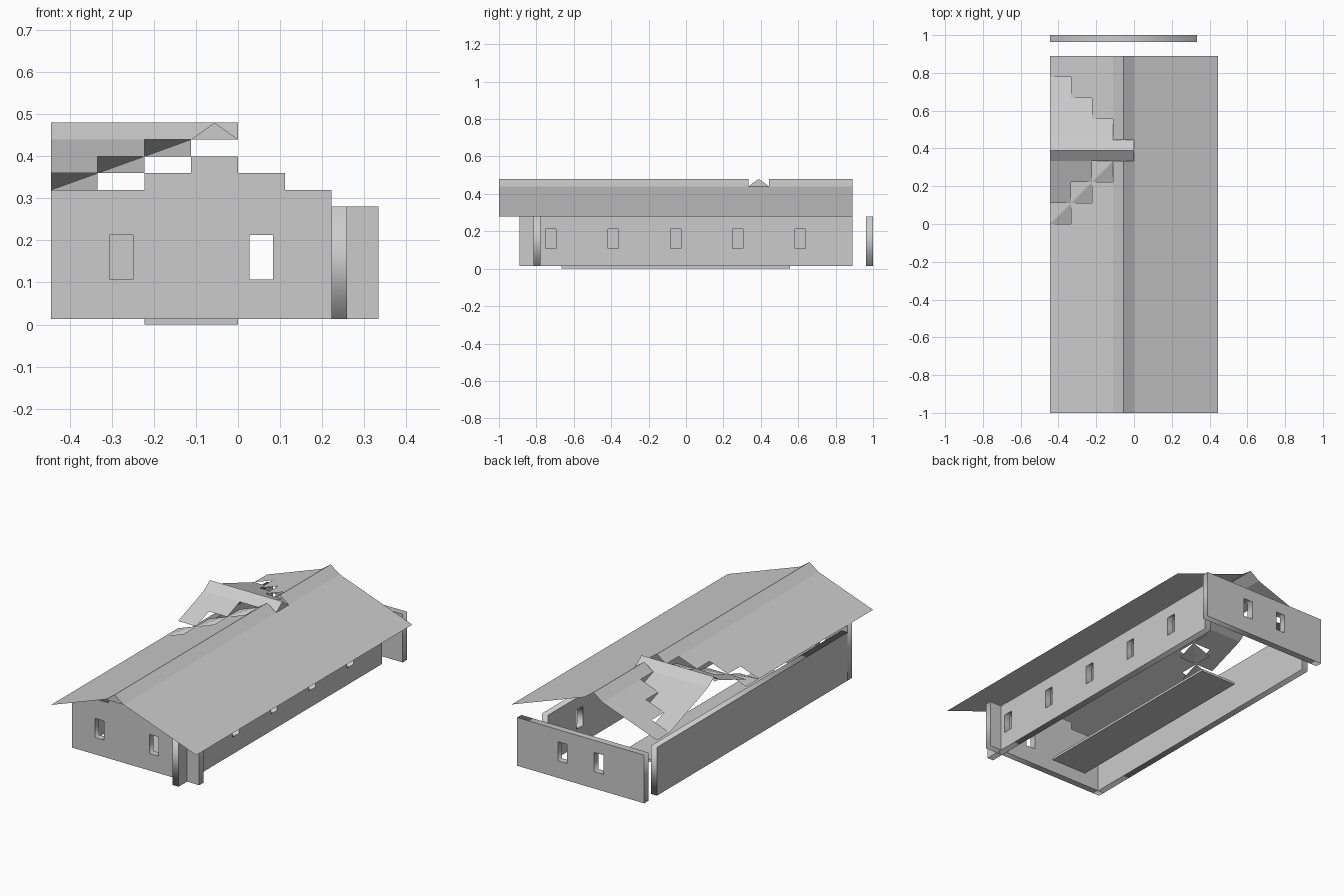
import bpy, bmesh

if "Cube" in bpy.data.objects:
    bpy.data.objects.remove(bpy.data.objects["Cube"])

U, V = 1 / 9, 0.04          # building grid: plan cell and roof step
BASE, T = 0.0133, 0.037     # wall foot and wall thickness
WIN = (0.107, 0.213)        # window sill and head


def add_object(name, bm):
    bmesh.ops.remove_doubles(bm, verts=bm.verts, dist=1e-5)
    me = bpy.data.meshes.new(name)
    bm.to_mesh(me)
    bm.free()
    ob = bpy.data.objects.new(name, me)
    bpy.context.collection.objects.link(ob)
    return ob


def wall(name, outline, windows, place):
    """Extruded outline with window holes; place maps (along, up, depth 0..T) to xyz."""
    cu = bpy.data.curves.new(name + "_outline", 'CURVE')
    cu.dimensions, cu.fill_mode, cu.extrude = '2D', 'BOTH', T / 2
    loops = [outline]
    for c in windows:
        a, b = c - 0.028, c + 0.028
        loops.append([(a, WIN[0]), (b, WIN[0]), (b, WIN[1]), (a, WIN[1])])
    for loop in loops:
        sp = cu.splines.new('POLY')
        sp.points.add(len(loop) - 1)
        for p, (a, z) in zip(sp.points, loop):
            p.co = (a, z, 0, 1)
        sp.use_cyclic_u = True
    tmp = bpy.data.objects.new(name + "_tmp", cu)
    bpy.context.collection.objects.link(tmp)
    bpy.context.view_layer.update()
    me = bpy.data.meshes.new_from_object(tmp.evaluated_get(bpy.context.evaluated_depsgraph_get()))
    bpy.data.objects.remove(tmp)
    bm = bmesh.new()
    bm.from_mesh(me)
    for v in bm.verts:
        v.co = place(v.co.x, v.co.y, v.co.z + T / 2)
    bmesh.ops.remove_doubles(bm, verts=bm.verts, dist=1e-5)
    bmesh.ops.recalc_face_normals(bm, faces=bm.faces)
    return add_object(name, bm)


def rect(a, b, top):
    return [(a, BASE), (b, BASE), (b, top), (a, top)]


def face(bm, *pts):
    f = bm.faces.new([bm.verts.new(p) for p in pts])
    f.normal_update()
    if f.normal.z < -1e-4:      # roof faces look upwards
        f.normal_flip()


def strip_x(bm, x0, z0, x1, z1, y0, y1):
    face(bm, (x0, y0, z0), (x1, y0, z1), (x1, y1, z1), (x0, y1, z0))


def strip_y(bm, y0, z0, y1, z1, x0, x1):
    face(bm, (x0, y0, z0), (x1, y0, z0), (x1, y1, z1), (x0, y1, z1))


# Stepped front gable wall
gable = [(-4 * U, BASE), (3 * U, BASE), (3 * U, .28), (2 * U, .28), (2 * U, .32),
         (U, .32), (U, .36), (0, .36), (0, .40), (-U, .40), (-U, .36),
         (-2 * U, .36), (-2 * U, .32), (-4 * U, .32)]
wall("front_wall", gable, [-2.5 * U, .5 * U], lambda a, z, d: (a, -.815 + d, z))

# Back wall, right wall with five windows, plain left wall
wall("back_wall", rect(-4 * U, 3 * U, .28), [-1.5 * U, .5 * U],
     lambda a, z, d: (a, 1 - T + d, z))
wall("right_wall", rect(-8 * U, 8 * U, .28), [(-6.5 + 3 * i) * U for i in range(5)],
     lambda a, z, d: (2 * U + d, a, z))
wall("left_wall", rect(-.778, 8 * U, .28), [], lambda a, z, d: (-4 * U + d, a, z))

# Floor slab
bm = bmesh.new()
bmesh.ops.create_cube(bm, size=1)
for v in bm.verts:
    v.co = ((v.co.x - .5) * 2 * U, v.co.y * 11 * U - .5 * U, (v.co.z + .5) * BASE)
add_object("floor_slab", bm)

# Main roof sheet: right slope, then left slope with a stepped opening
Y0, Y1 = -1, 8 * U
bm = bmesh.new()
strip_x(bm, 0, .44, 4 * U, .28, Y0, Y1)
for j in range(3):
    x, z = (j - 4) * U, .32 + j * V
    for a, b in ((Y0, j * U), ((7 - j) * U, Y1)):
        strip_x(bm, x, z, x + U, z + V, a, b)
add_object("main_roof", bm)

# Ridge cap, broken where the dormer ridge crosses
bm = bmesh.new()
for a, b in ((Y0, 3 * U), (4 * U, Y1)):
    strip_x(bm, -U, .44, -U / 2, .48, a, b)
    strip_x(bm, -U / 2, .48, 0, .44, a, b)
face(bm, (-U, Y0, .44), (0, Y0, .44), (-U / 2, Y0, .48))
add_object("ridge_cap", bm)

# Dormer ridge with its gable end
bm = bmesh.new()
strip_y(bm, 3 * U, .44, 3.5 * U, .48, -4 * U, 0)
strip_y(bm, 3.5 * U, .48, 4 * U, .44, -4 * U, 0)
face(bm, (0, 3 * U, .44), (0, 4 * U, .44), (0, 3.5 * U, .48))
add_object("dormer_ridge", bm)

# Dormer slopes in stepped courses, with hipped corner tiles on the near side
bm = bmesh.new()
hips = bmesh.new()
for j in range(3):
    x0, x1, z = (j - 4) * U, (j - 3) * U, .32 + j * V
    strip_y(bm, 4 * U, .44, (7 - j) * U, z, x0, x1)
    if j < 2:
        strip_y(bm, (j + 1) * U, z + V, 3 * U, .44, x0, x1)
    y0, y1 = j * U, (j + 1) * U
    face(hips, (x0, y0, z), (x1, y0, z), (x1, y1, z + V))
    face(hips, (x0, y0, z), (x1, y1, z + V), (x0, y1, z))
add_object("dormer_slopes", bm)
add_object("dormer_corner_tiles", hips)
